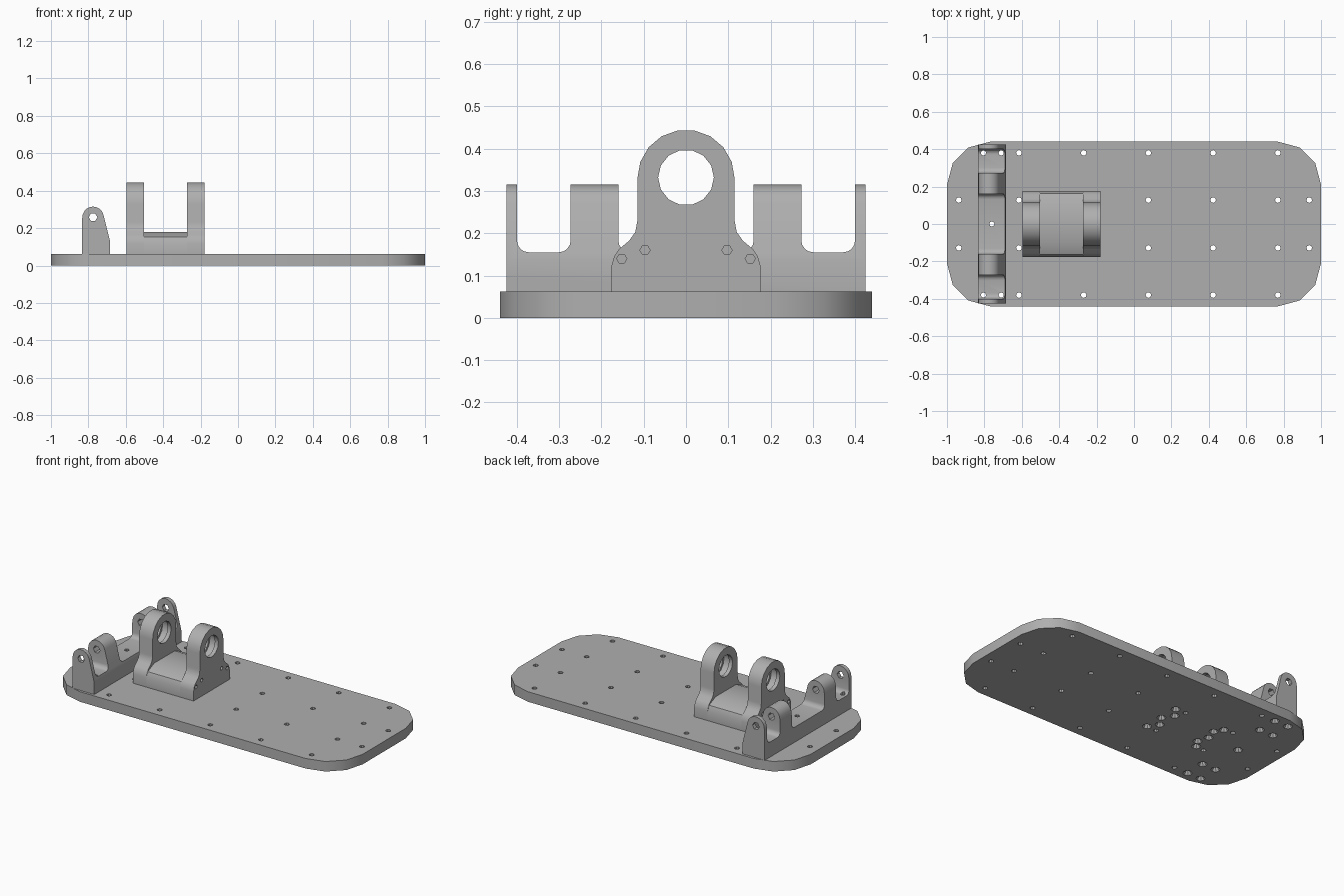
import bpy, bmesh, math
from mathutils import Vector

cube = bpy.data.objects.get("Cube")
if cube:
    bpy.data.objects.remove(cube, do_unlink=True)

grey = bpy.data.materials.new("machined_grey")
grey.use_nodes = True
colour = (0.43, 0.43, 0.43, 1)
grey.diffuse_color = colour
grey.node_tree.nodes["Principled BSDF"].inputs["Base Color"].default_value = colour

PLACE = {"x": lambda a, b, t: (t, a, b),
         "y": lambda a, b, t: (a, t, b),
         "z": lambda a, b, t: (a, b, t)}


def arc(cx, cy, r, start, end, steps):
    angles = [math.radians(start + (end - start) * i / steps) for i in range(steps + 1)]
    return [(cx + r * math.cos(a), cy + r * math.sin(a)) for a in angles]


def mirrored(half):
    """Close a profile by reflecting its points across the first axis."""
    return half + [(-a, b) for a, b in reversed(half)]


def loft(bm, rings, axis):
    """Join (profile, position) rings along an axis and cap both ends."""
    loops = [[bm.verts.new(PLACE[axis](a, b, t)) for a, b in pts] for pts, t in rings]
    n = len(loops[0])
    for low, high in zip(loops, loops[1:]):
        for i in range(n):
            j = (i + 1) % n
            bm.faces.new((low[i], low[j], high[j], high[i]))
    bm.faces.new(list(reversed(loops[0])))
    bm.faces.new(loops[-1])


def drill(bm, a, b, rings, axis, sides=8, turn=0):
    loft(bm, [(arc(a, b, r, turn, turn + 360, sides)[:-1], t) for r, t in rings], axis)


def make(name, bm, cutter=False):
    bmesh.ops.recalc_face_normals(bm, faces=bm.faces[:])
    mesh = bpy.data.meshes.new(name)
    bm.to_mesh(mesh)
    bm.free()
    ob = bpy.data.objects.new(name, mesh)
    bpy.context.collection.objects.link(ob)
    ob.hide_render = cutter
    if not cutter:
        mesh.materials.append(grey)
    return ob


def prism(name, profile, axis, lo, hi, cutter=False):
    bm = bmesh.new()
    loft(bm, [(profile, lo), (profile, hi)], axis)
    return make(name, bm, cutter)


def combine(ob, tool, operation="DIFFERENCE"):
    mod = ob.modifiers.new(operation.lower(), "BOOLEAN")
    mod.operation, mod.object, mod.solver = operation, tool, "EXACT"
    bpy.context.view_layer.objects.active = ob
    bpy.ops.object.modifier_apply(modifier=mod.name)


DECK = 0.062

# Base plate with faceted rounded corners
corner = arc(0.77, 0.21, 0.23, 0, 90, 3)
outline = corner + [(-x, y) for x, y in reversed(corner)]
outline += [(-x, -y) for x, y in outline]
base = prism("base_plate", outline, "z", 0, DECK)

# Plain mounting holes through the plate
bm = bmesh.new()
spots = [(-0.615 + 0.346 * i, y) for i in range(5) for y in (0.38, 0.128)]
spots += [(0.937, 0.128), (-0.937, 0.128)]
for x, y in spots:
    for side in (-1, 1):
        drill(bm, x, side * y, [(0.015, -0.02), (0.015, DECK + 0.02)], "z")
plate_holes = make("plate_hole_cutter", bm, True)

# Countersunk screw holes from underneath
bm = bmesh.new()


def screw(x, y, top):
    drill(bm, x, y, [(0.03, -0.005), (0.014, 0.02), (0.014, top)], "z")


for side in (-1, 1):
    for x in (-0.805, -0.71):
        screw(x, side * 0.38, 0.2)
        screw(x, side * 0.25, 0.12)
    for x, y in ((-0.2, 0.125), (-0.243, 0.065), (-0.555, 0.12), (-0.523, 0.07)):
        screw(x, side * y, 0.1)
for x in (-0.2, -0.545):
    screw(x, 0, 0.1)
screw(-0.76, 0, 0.2)
screw_holes = make("screw_hole_cutter", bm, True)

# Hinge bracket: side profile intersected with the stepped lug profile
ear = [(-0.685, DECK), (-0.685, 0.135)]
ear += arc(-0.775, 0.258, 0.057, 15, 165, 8) + [(-0.835, 0.24), (-0.835, DECK)]
bracket = prism("hinge_bracket", ear, "y", -0.425, 0.425)

FLOOR, FILLET, TOP = 0.155, 0.028, 0.34
half = [(0.425, 0), (0.425, TOP), (0.4, TOP)]
half += arc(0.4 - FILLET, FLOOR + FILLET, FILLET, 0, -90, 4)
half += arc(0.273 + FILLET, FLOOR + FILLET, FILLET, -90, -180, 4)
half += [(0.273, TOP), (0.16, TOP)]
half += arc(0.16 - FILLET, FLOOR + FILLET, FILLET, 0, -90, 4)
lugs = prism("lug_step_cutter", mirrored(half), "x", -0.9, -0.6, True)
combine(bracket, lugs, "INTERSECT")

bm = bmesh.new()
drill(bm, -0.775, 0.258, [(0.023, -0.5), (0.023, 0.5)], "y", 6)
pin_hole = make("pin_hole_cutter", bm, True)

# Bearing block: two tall cheeks and a low chamfered bridge
half = [(0.177, DECK), (0.177, 0.12), (0.17, 0.145), (0.158, 0.163), (0.135, 0.182),
        (0.12, 0.203), (0.115, 0.23)]
half += arc(0, 0.33, 0.115, 0, 80, 4)
cheek_profile = mirrored(half)
cheeks = []
for name, lo, hi in (("right_cheek", -0.595, -0.503), ("left_cheek", -0.272, -0.18)):
    cheek = prism(name, cheek_profile, "x", lo, hi)
    mid = (lo + hi) / 2
    outer = lo if name.startswith("right") else hi
    inward = 1 if outer == lo else -1

    # Bore with an inner bearing groove, and blind screw holes on the outer face
    bm = bmesh.new()
    drill(bm, 0, 0.332, [(0.066, lo - 0.02), (0.066, mid - 0.022), (0.08, mid - 0.022),
                         (0.08, mid + 0.022), (0.066, mid + 0.022), (0.066, hi + 0.02)],
          "x", 14)
    for side in (-1, 1):
        for y, z in ((0.152, 0.14), (0.097, 0.16)):
            drill(bm, side * y, z, [(0.012, outer - inward * 0.02),
                                    (0.012, outer + inward * 0.06)], "x", 6)
    combine(cheek, make(name + "_bore_cutter", bm, True))
    cheeks.append(cheek)

bridge_half = [(0.177, DECK), (0.177, 0.12), (0.163, 0.152), (0.1, 0.18)]
bridge = prism("bearing_bridge", mirrored(bridge_half), "x", -0.503, -0.272)

# Drill the assembled parts
combine(base, plate_holes)
combine(base, screw_holes)
combine(bracket, screw_holes)
combine(bracket, pin_hole)

# Smooth the curved walls and keep the machined edges crisp
for ob in (base, bracket, bridge, *cheeks):
    bpy.ops.object.select_all(action="DESELECT")
    ob.select_set(True)
    bpy.context.view_layer.objects.active = ob
    bpy.ops.object.shade_smooth_by_angle(angle=math.radians(35))

# Remove the used cutters
for ob in [o for o in bpy.data.objects if o.name.endswith("_cutter")]:
    bpy.data.objects.remove(ob, do_unlink=True)
